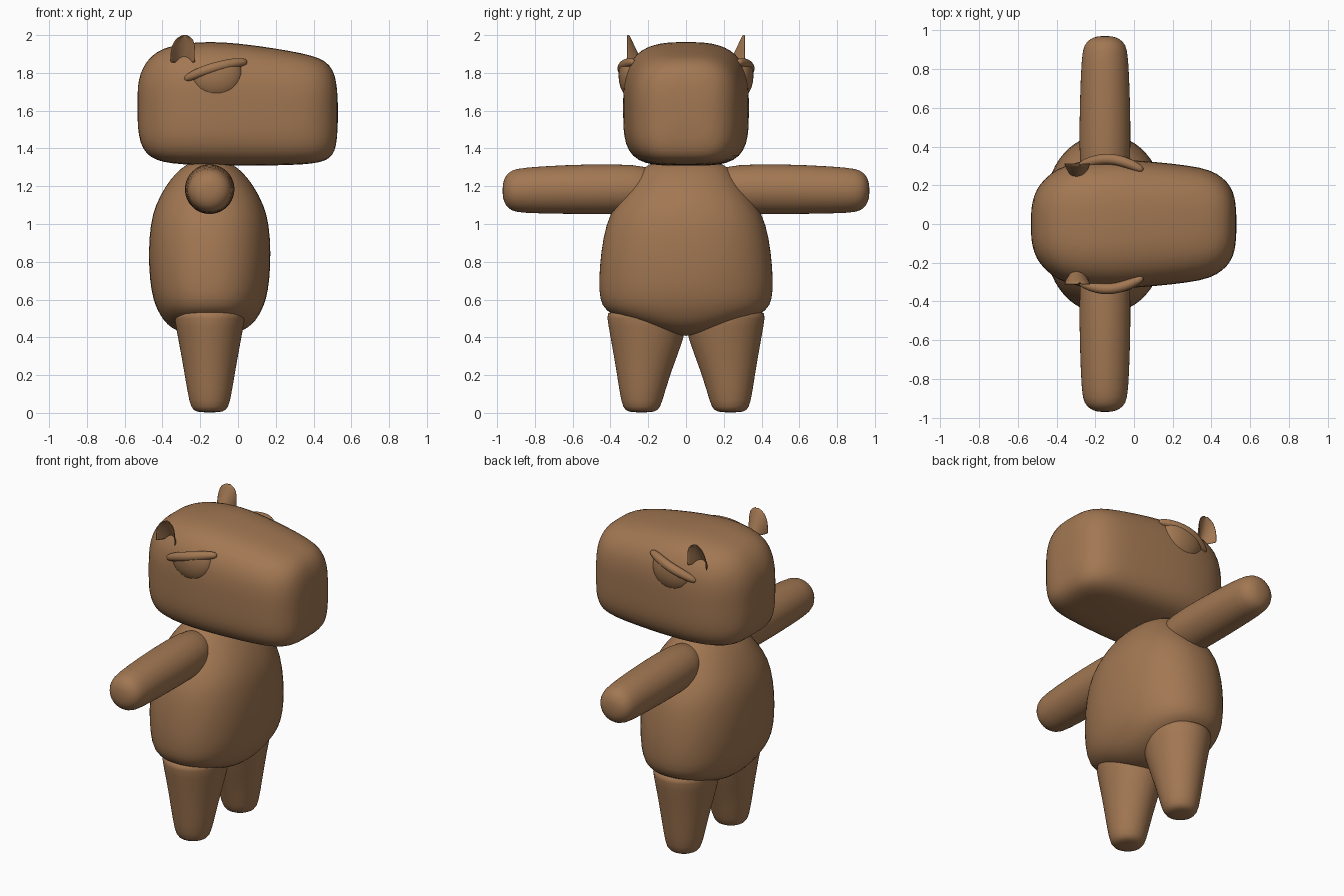
import bpy, bmesh, math
from mathutils import Vector

if "Cube" in bpy.data.objects:
    bpy.data.objects.remove(bpy.data.objects["Cube"])

brown = bpy.data.materials.new("warm brown")
brown.diffuse_color = (0.36, 0.185, 0.085, 1)
brown.use_nodes = True
brown.node_tree.nodes["Principled BSDF"].inputs["Base Color"].default_value = brown.diffuse_color


def finish(name, bm, mirror=False, subsurf=1, shell=0):
    bmesh.ops.recalc_face_normals(bm, faces=bm.faces)
    for f in bm.faces:
        f.smooth = True
    me = bpy.data.meshes.new(name)
    bm.to_mesh(me)
    bm.free()
    me.materials.append(brown)
    ob = bpy.data.objects.new(name, me)
    bpy.context.collection.objects.link(ob)
    if mirror:
        m = ob.modifiers.new("mirror", 'MIRROR')
        m.use_axis = (False, True, False)
        m.use_mirror_merge = False
    if shell:
        s = ob.modifiers.new("shell", 'SOLIDIFY')
        s.thickness = shell
        s.offset = 0
    if subsurf:
        s = ob.modifiers.new("smooth", 'SUBSURF')
        s.levels = s.render_levels = subsurf
    return ob


def skin(bm, rings):
    """Bridge closed rings of points and cap both ends."""
    vs = [[bm.verts.new(p) for p in r] for r in rings]
    n = len(vs[0])
    for a, b in zip(vs, vs[1:]):
        for i in range(n):
            j = (i + 1) % n
            bm.faces.new((a[i], a[j], b[j], b[i]))
    bm.faces.new(vs[0])
    bm.faces.new(vs[-1])


def loft(name, axis, sections, top=2.0, low=2.0, mirror=False, seg=32):
    """Sections are (position, centre u, centre v, half u, half v)."""
    rings = []
    for t, cu, cv, ru, rv in sections:
        ring = []
        for i in range(seg):
            a = 2 * math.pi * i / seg
            c, s = math.cos(a), math.sin(a)
            n = top if s > 0 else low
            r = (abs(c) ** n + abs(s) ** n) ** (-1 / n)
            p = [cu + ru * r * c, cv + rv * r * s]
            p.insert(axis, t)
            ring.append(p)
        rings.append(ring)
    bm = bmesh.new()
    skin(bm, rings)
    return finish(name, bm, mirror)


# head: boxy loft along x, (x, half width, bottom, top)
head = [(-0.532, 0.05, 1.55, 1.70), (-0.527, 0.11, 1.47, 1.76), (-0.505, 0.18, 1.395, 1.83),
        (-0.46, 0.235, 1.35, 1.89), (-0.40, 0.285, 1.328, 1.93), (-0.30, 0.322, 1.315, 1.955),
        (-0.15, 0.336, 1.31, 1.967), (0, 0.33, 1.308, 1.957), (0.2, 0.312, 1.31, 1.93),
        (0.35, 0.292, 1.315, 1.902), (0.43, 0.262, 1.325, 1.88), (0.485, 0.215, 1.345, 1.845),
        (0.513, 0.165, 1.385, 1.79), (0.525, 0.11, 1.45, 1.72), (0.529, 0.04, 1.55, 1.63)]
loft("head", 0, [(x, 0, (b + t) / 2, w, (t - b) / 2) for x, w, b, t in head], 3.1, 4.5)

# body: (z, half x, half y)
body = [(0.408, 0.05, 0.04), (0.42, 0.14, 0.10), (0.45, 0.205, 0.21), (0.49, 0.245, 0.33),
        (0.54, 0.275, 0.43), (0.60, 0.30, 0.458), (0.70, 0.318, 0.463), (0.85, 0.325, 0.452),
        (1.0, 0.315, 0.425), (1.1, 0.288, 0.378), (1.2, 0.235, 0.30), (1.27, 0.18, 0.25),
        (1.32, 0.12, 0.205), (1.335, 0.06, 0.10)]
loft("body", 2, [(z, -0.15, 0, a, b) for z, a, b in body], 2.3, 2.3)

# arms: (y, centre z, radius)
arm = [(0.15, 1.185, 0.06), (0.17, 1.185, 0.125), (0.40, 1.185, 0.134), (0.65, 1.183, 0.130),
       (0.87, 1.178, 0.121), (0.925, 1.177, 0.108), (0.955, 1.177, 0.08), (0.972, 1.177, 0.035)]
loft("arms", 1, [(y, -0.15, z, r, r) for y, z, r in arm], mirror=True)

# legs: (z, centre y, half x, half y)
leg = [(0.002, 0.235, 0.05, 0.05), (0.012, 0.235, 0.088, 0.088), (0.05, 0.235, 0.108, 0.108),
       (0.2, 0.226, 0.132, 0.139), (0.4, 0.203, 0.168, 0.197), (0.515, 0.205, 0.192, 0.217),
       (0.54, 0.205, 0.182, 0.207), (0.545, 0.205, 0.10, 0.11)]
loft("legs", 2, [(z, -0.15, y, a, b) for z, y, a, b in leg], mirror=True)

# eyes: lower half of a flattened ball, cut along the tilted lid
bm = bmesh.new()
bmesh.ops.create_uvsphere(bm, u_segments=32, v_segments=20, radius=1)
for v in bm.verts:
    v.co = Vector((-0.115 + 0.14 * v.co.x, 0.285 + 0.072 * v.co.y, 1.79 + 0.128 * v.co.z))
cut = bmesh.ops.bisect_plane(bm, geom=bm.verts[:] + bm.edges[:] + bm.faces[:],
                             plane_co=(-0.115, 0, 1.825), plane_no=(-0.26, 0, 1), clear_outer=True)
bmesh.ops.holes_fill(bm, edges=[e for e in cut["geom_cut"] if isinstance(e, bmesh.types.BMEdge)])
finish("eyes", bm, True, 0)

# eyelids: tapered tube following the side of the head
path = [(-0.283, 0.298, 1.765, 0.008), (-0.27, 0.307, 1.772, 0.022), (-0.19, 0.334, 1.808, 0.029),
        (-0.11, 0.338, 1.832, 0.029), (-0.03, 0.315, 1.851, 0.028), (0.035, 0.283, 1.858, 0.022),
        (0.047, 0.277, 1.858, 0.008)]
rings = []
for i, (x, y, z, r) in enumerate(path):
    a, b = path[max(i - 1, 0)], path[min(i + 1, len(path) - 1)]
    d = (Vector(b[:3]) - Vector(a[:3])).normalized()
    side = d.cross(Vector((0, 0, 1))).normalized()
    up = side.cross(d)
    rings.append([Vector((x, y, z)) + r * (side * math.cos(k * math.pi / 6) + up * math.sin(k * math.pi / 6))
                  for k in range(12)])
bm = bmesh.new()
skin(bm, rings)
finish("eyelids", bm, True, 2)

# ears: thin cupped leaf, hollow side facing outward
bm = bmesh.new()
grid = []
for j in range(11):
    v = j / 10
    w = 0.066 * math.sqrt(max(1 - v ** 3.5, 0.01))
    mid = 0.232 + 0.072 * v
    grid.append([bm.verts.new((-0.293 + w * u / 6 + 0.012 * v * v, mid + (0.312 - mid) * (u / 6) ** 2,
                               1.855 + 0.146 * v)) for u in range(-6, 7)])
for a, b in zip(grid, grid[1:]):
    for i in range(12):
        bm.faces.new((a[i], a[i + 1], b[i + 1], b[i]))
finish("ears", bm, True, 1, 0.006)
